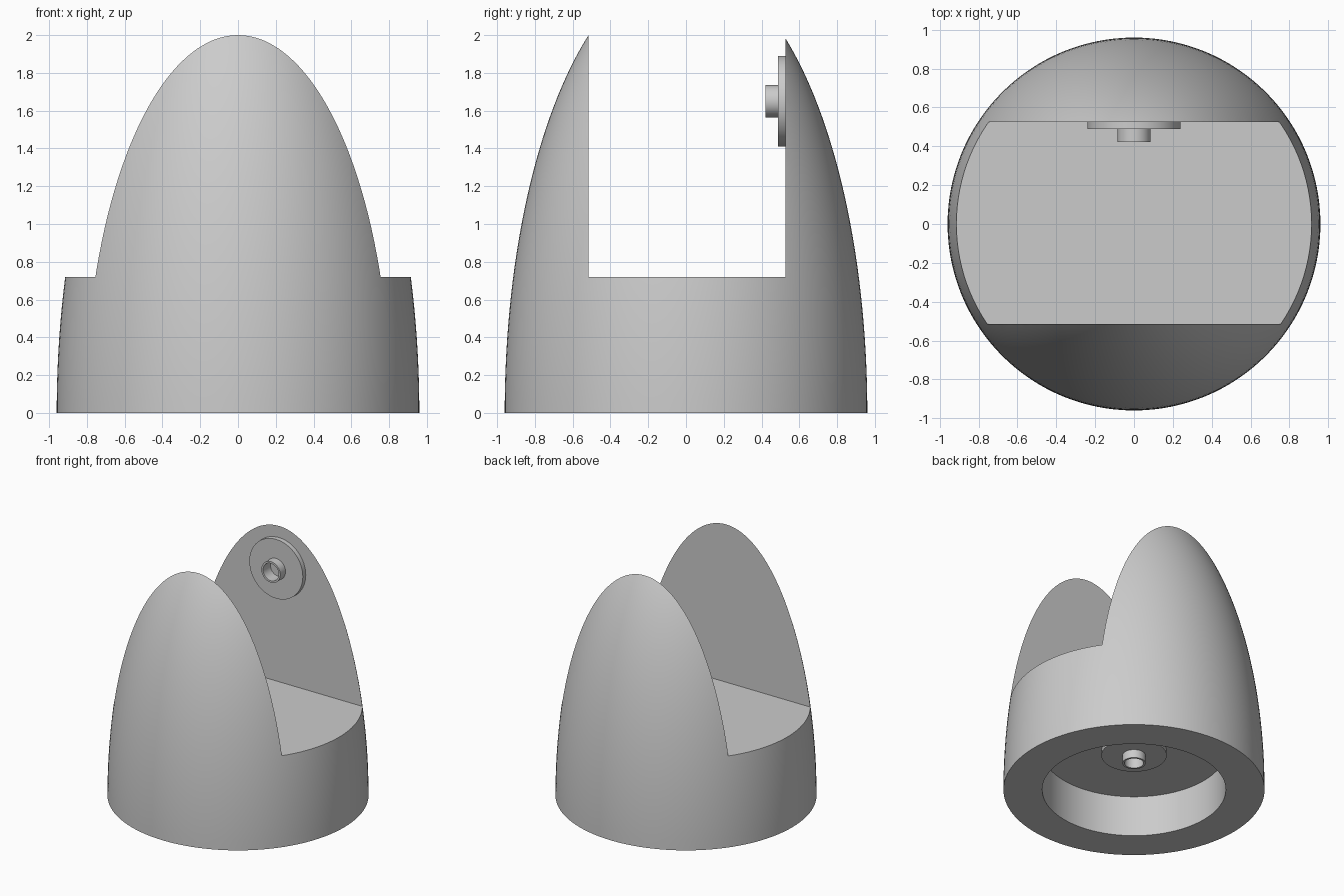
import bpy, bmesh, math
from mathutils import Matrix, Vector

cube = bpy.data.objects.get("Cube")
if cube:
    bpy.data.objects.remove(cube)

grey = bpy.data.materials.new("plain_grey")
grey.use_nodes = True
colour = (0.6, 0.6, 0.6, 1)
grey.diffuse_color = colour
grey.node_tree.nodes["Principled BSDF"].inputs["Base Color"].default_value = colour


def smooth(obj):
    bpy.ops.object.select_all(action="DESELECT")
    obj.select_set(True)
    bpy.context.view_layer.objects.active = obj
    bpy.ops.object.shade_smooth_by_angle(angle=math.radians(30))


def lathe(name, profile, steps, matrix=Matrix()):
    """Spin (radius, height) points, starting and ending on the axis."""
    bm = bmesh.new()
    verts = [bm.verts.new((r, 0, z)) for r, z in profile]
    edges = [bm.edges.new(pair) for pair in zip(verts, verts[1:])]
    bmesh.ops.spin(bm, geom=verts + edges, axis=(0, 0, 1), cent=(0, 0, 0),
                   angle=math.tau, steps=steps)
    bmesh.ops.remove_doubles(bm, verts=bm.verts[:], dist=0.0001)
    bmesh.ops.recalc_face_normals(bm, faces=bm.faces[:])
    bm.transform(matrix)
    mesh = bpy.data.meshes.new(name)
    bm.to_mesh(mesh)
    bm.free()
    mesh.materials.append(grey)
    obj = bpy.data.objects.new(name, mesh)
    bpy.context.collection.objects.link(obj)
    return obj


# Domed body with a round recess underneath
RADIUS, HEIGHT = 0.96, 2.372
RECESS_R, RECESS_Z = 0.675, 0.33
FRONT, BACK, FLOOR = -0.516, 0.526, 0.72
arc = [(RADIUS * math.cos(a), HEIGHT * math.sin(a))
       for a in (math.pi / 2 * i / 48 for i in range(48))]
body = lathe("domed_body", [(0, RECESS_Z), (RECESS_R, RECESS_Z), (RECESS_R, 0)]
             + arc + [(0, HEIGHT)], 128)

# Slot running from side to side, leaving two upright cheeks
bpy.ops.mesh.primitive_cube_add(size=1, location=(0, (FRONT + BACK) / 2, FLOOR + 1))
slot = bpy.context.object
slot.name = "slot_cutter"
slot.scale = (3, BACK - FRONT, 2)
slot.hide_render = True
cut = body.modifiers.new("slot", "BOOLEAN")
cut.operation = "DIFFERENCE"
cut.solver = "EXACT"
cut.object = slot
bpy.context.view_layer.objects.active = body
bpy.ops.object.modifier_apply(modifier=cut.name)
bpy.data.objects.remove(slot)
smooth(body)

# Flanged sockets: a flat disc with a hollow boss
socket = [(0, -0.01), (0.24, -0.01), (0.24, 0.038), (0.085, 0.038),
          (0.085, 0.105), (0.07, 0.105), (0.07, 0.01), (0, 0.01)]
places = {
    "cheek_socket": (Vector((0, BACK, 1.65)), math.pi / 2),
    "base_socket": (Vector((0, 0, RECESS_Z)), math.pi),
}
for name, (spot, turn) in places.items():
    smooth(lathe(name, socket, 64,
                 Matrix.Translation(spot) @ Matrix.Rotation(turn, 4, "X")))
